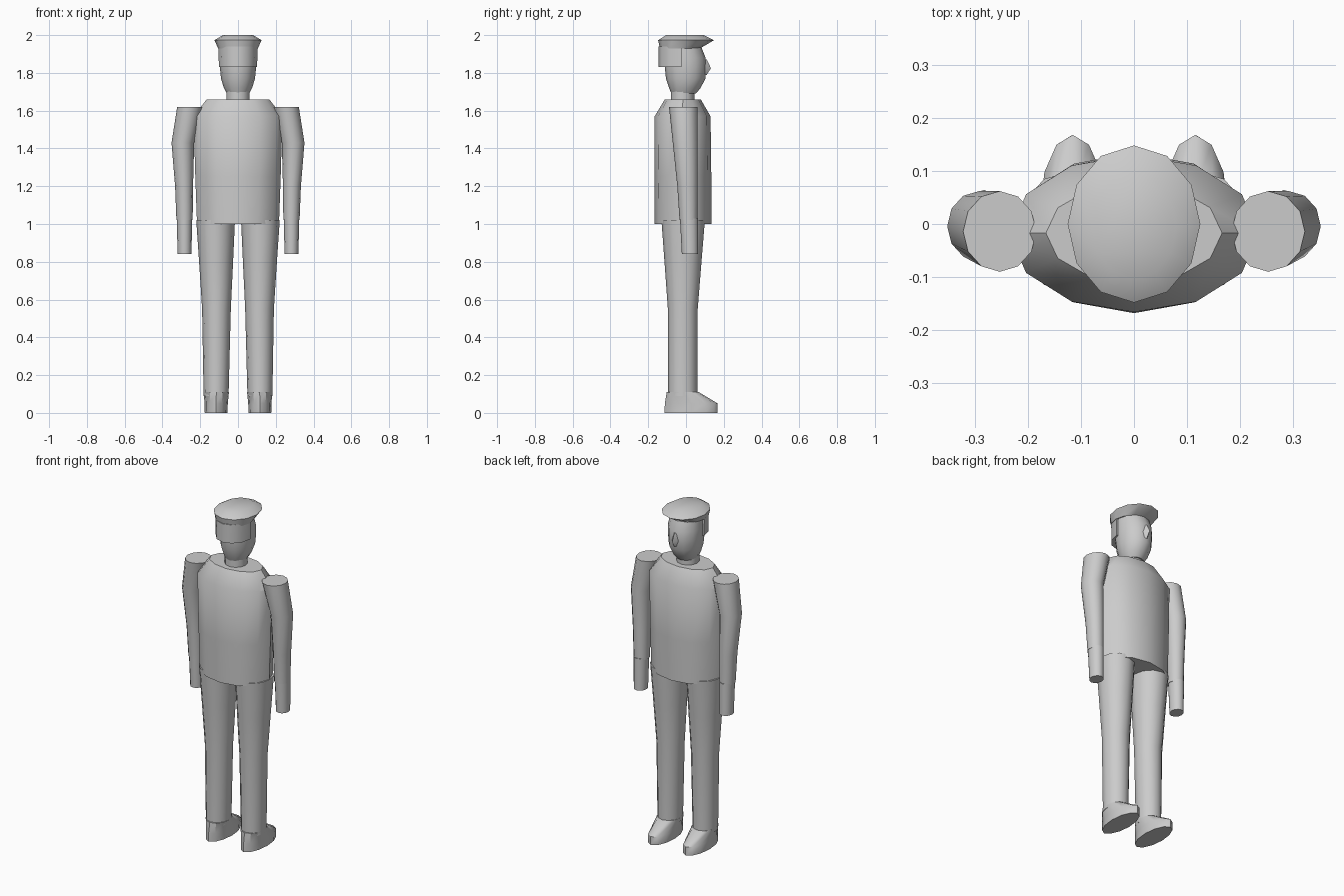
import bpy, bmesh, math

grey = bpy.data.materials.new("plain_grey")
grey.diffuse_color = (0.6, 0.6, 0.6, 1)


def loft(name, rings, sides=12, start=0.0, sweep=math.tau):
    """Stack closed elliptical rings given as (z, x_min, x_max, y_min, y_max)."""
    bm = bmesh.new()
    loops = []
    full = abs(sweep - math.tau) < 1e-6
    count = sides if full else sides + 1
    for z, x0, x1, y0, y1 in rings:
        cx, cy, rx, ry = (x0 + x1) / 2, (y0 + y1) / 2, (x1 - x0) / 2, (y1 - y0) / 2
        angles = [start + sweep * i / sides for i in range(count)]
        loops.append([bm.verts.new((cx + rx * math.cos(a), cy + ry * math.sin(a), z)) for a in angles])
    for low, high in zip(loops, loops[1:]):
        for i in range(count):
            j = (i + 1) % count
            bm.faces.new((low[i], low[j], high[j], high[i]))
    bm.faces.new(loops[0][::-1])
    bm.faces.new(loops[-1])
    bmesh.ops.recalc_face_normals(bm, faces=bm.faces)
    mesh = bpy.data.meshes.new(name)
    bm.to_mesh(mesh)
    bm.free()
    mesh.materials.append(grey)
    obj = bpy.data.objects.new(name, mesh)
    bpy.context.collection.objects.link(obj)
    bpy.ops.object.select_all(action='DESELECT')
    obj.select_set(True)
    bpy.context.view_layer.objects.active = obj
    bpy.ops.object.shade_smooth_by_angle(angle=math.radians(35))
    return obj


def pair(name, rings):
    """Build a right-hand part and its mirrored left-hand twin."""
    loft("right_" + name, rings)
    loft("left_" + name, [(z, -x1, -x0, y0, y1) for z, x0, x1, y0, y1 in rings])


# Jacket body with sloped shoulders
loft("torso", [
    (1.00, -0.217, 0.217, -0.166, 0.134),
    (1.25, -0.226, 0.226, -0.168, 0.134),
    (1.57, -0.235, 0.235, -0.166, 0.130),
    (1.66, -0.166, 0.166, -0.112, 0.078)])

# Neck and head
loft("neck", [
    (1.64, -0.062, 0.062, -0.080, 0.044),
    (1.72, -0.062, 0.062, -0.080, 0.044)])
loft("head", [
    (1.69, -0.058, 0.058, -0.077, 0.052),
    (1.72, -0.075, 0.075, -0.090, 0.077),
    (1.77, -0.090, 0.090, -0.106, 0.103),
    (1.83, -0.096, 0.096, -0.112, 0.107),
    (1.88, -0.097, 0.097, -0.112, 0.104),
    (1.94, -0.094, 0.094, -0.110, 0.080)])
loft("nose", [
    (1.79, -0.014, 0.014, 0.08, 0.110),
    (1.825, -0.020, 0.020, 0.07, 0.132),
    (1.87, -0.012, 0.012, 0.08, 0.110)], sides=4)

# Hair wrapped around the back half of the head
loft("back_hair", [
    (1.83, -0.101, 0.101, -0.145, 0.095),
    (1.94, -0.104, 0.104, -0.145, 0.095)],
    sides=6, start=math.pi, sweep=math.pi)

# Flared cap
loft("cap", [
    (1.93, -0.105, 0.105, -0.138, 0.075),
    (1.973, -0.125, 0.125, -0.148, 0.148),
    (2.00, -0.080, 0.080, -0.105, 0.095)])

# Sleeves and hands
pair("sleeve", [
    (1.02, 0.240, 0.326, -0.034, 0.060),
    (1.20, 0.238, 0.333, -0.046, 0.062),
    (1.43, 0.232, 0.352, -0.070, 0.062),
    (1.62, 0.184, 0.322, -0.090, 0.062)])
pair("hand", [
    (0.84, 0.246, 0.320, -0.022, 0.064),
    (1.03, 0.243, 0.324, -0.032, 0.064)])

# Trouser legs
pair("leg", [
    (0.09, 0.050, 0.182, -0.094, 0.060),
    (0.55, 0.038, 0.190, -0.096, 0.062),
    (0.80, 0.026, 0.206, -0.114, 0.082),
    (1.02, 0.016, 0.221, -0.130, 0.100)])

# Shoes, toes pointing forward
pair("shoe", [
    (0.00, 0.056, 0.176, -0.114, 0.168),
    (0.05, 0.054, 0.177, -0.112, 0.168),
    (0.11, 0.048, 0.182, -0.102, 0.068)])
